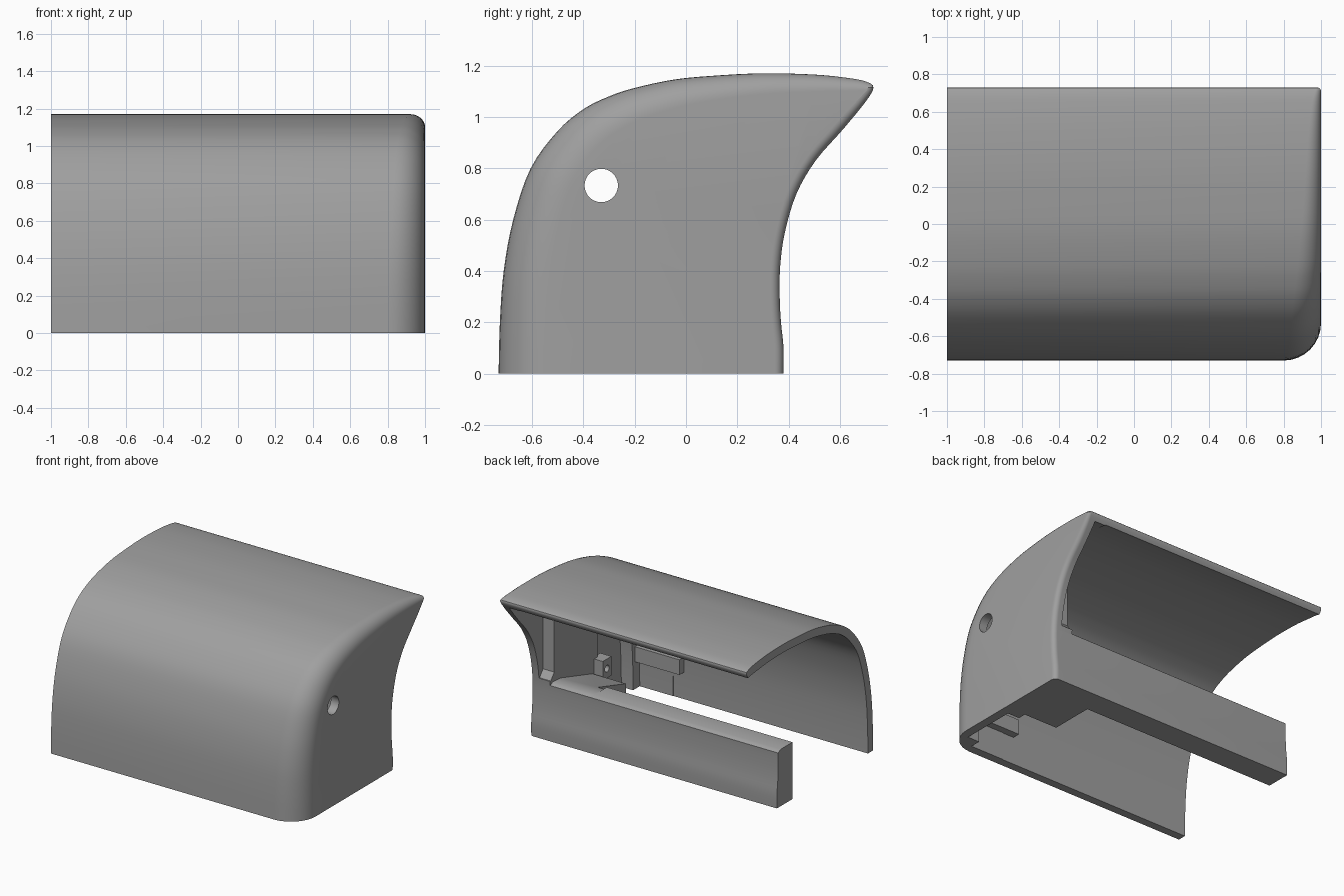
import bpy, bmesh, math

if "Cube" in bpy.data.objects:
    bpy.data.objects.remove(bpy.data.objects["Cube"])

grey = bpy.data.materials.new("plain grey")
grey.diffuse_color = (0.35, 0.35, 0.35, 1)
grey.use_nodes = True
grey.node_tree.nodes["Principled BSDF"].inputs["Base Color"].default_value = grey.diffuse_color

# Side outline (y, z): up the front, over the top to the lip, down the back
FRONT = [(-.73, 0), (-.725, .2), (-.71, .4), (-.673, .6), (-.605, .8), (-.5, .945),
         (-.4, 1.03), (-.3, 1.08), (-.2, 1.113), (-.05, 1.145), (.1, 1.16), (.3, 1.17),
         (.5, 1.165), (.63, 1.152), (.70, 1.138), (.73, 1.115)]
BACK = [(.70, 1.06), (.61, .95), (.505, .83), (.43, .7), (.385, .55), (.367, .42),
        (.365, .3), (.37, .2), (.38, .1), (.38, 0)]
STEPS = 4


def spline(pts):
    """Smooth curve through the points."""
    out = []
    for i in range(len(pts) - 1):
        a, b = pts[max(i - 1, 0)], pts[i]
        c, d = pts[i + 1], pts[min(i + 2, len(pts) - 1)]
        for k in range(STEPS):
            t = k / STEPS
            out.append(tuple(.5 * (2 * q + (r - p) * t + (2 * p - 5 * q + 4 * r - s) * t * t
                             + (3 * q - p - 3 * r + s) * t ** 3)
                             for p, q, r, s in zip(a, b, c, d)))
    return out + [pts[-1]]


def inward(pts):
    """Inward normal at each outline point, level at the base."""
    res = []
    for i in range(len(pts)):
        a, b = pts[max(i - 1, 0)], pts[min(i + 1, len(pts) - 1)]
        dy, dz = b[0] - a[0], b[1] - a[1]
        length = math.hypot(dy, dz)
        res.append((dz / length, -dy / length))
    res[0], res[-1] = (1, 0), (-1, 0)
    return res


def loft(name, rings):
    """Closed solid from equal-sized rings of points."""
    bm = bmesh.new()
    rows = [[bm.verts.new(p) for p in ring] for ring in rings]
    n = len(rows[0])
    for r0, r1 in zip(rows, rows[1:]):
        for i in range(n):
            j = (i + 1) % n
            bm.faces.new((r0[i], r0[j], r1[j], r1[i]))
    bm.faces.new(rows[0])
    bm.faces.new(rows[-1][::-1])
    bmesh.ops.recalc_face_normals(bm, faces=bm.faces)
    mesh = bpy.data.meshes.new(name)
    bm.to_mesh(mesh)
    bm.free()
    mesh.materials.append(grey)
    ob = bpy.data.objects.new(name, mesh)
    bpy.context.collection.objects.link(ob)
    return ob


def prism(name, section, x0, x1):
    return loft(name, [[(x, y, z) for y, z in section] for x in (x0, x1)])


def rod(name, y, z, r, x0, x1, n=40):
    circle = [(y + r * math.cos(2 * math.pi * i / n), z + r * math.sin(2 * math.pi * i / n))
              for i in range(n)]
    return prism(name, circle, x0, x1)


def box(y0, y1, z0, z1):
    return [(y0, z0), (y0, z1), (y1, z1), (y1, z0)]


def cut(ob, cutter):
    bpy.context.view_layer.objects.active = ob
    m = ob.modifiers.new("cut", 'BOOLEAN')
    m.operation, m.solver, m.object = 'DIFFERENCE', 'EXACT', cutter
    bpy.ops.object.modifier_apply(modifier=m.name)
    bpy.data.objects.remove(cutter)


def smooth(ob):
    bpy.ops.object.select_all(action='DESELECT')
    ob.select_set(True)
    bpy.context.view_layer.objects.active = ob
    bpy.ops.object.shade_smooth_by_angle(angle=math.radians(30))


outline = spline(FRONT + BACK)
normals = inward(outline)
tip = (len(FRONT) - 1) * STEPS

# Rounding of the closed end: wide at the front, fading towards the lip
radius = [.02 + .18 * (1 - (i / tip) ** 1.3) if i <= tip else .02 + .015 * min(1, (i - tip) / 8)
          for i in range(len(outline))]
rings = [[(-1, y, z) for y, z in outline]]
for k in range(9):
    a = math.pi / 2 * k / 8
    rings.append([(1 - r * (1 - math.sin(a)), y + n[0] * r * (1 - math.cos(a)),
                   z + n[1] * r * (1 - math.cos(a)))
                  for (y, z), n, r in zip(outline, normals, radius)])
cover = loft("cover", rings)


def inner(offset, y_max):
    """Inside of the front and top wall, starting below the base."""
    pts = [(y + n[0] * offset, z + n[1] * offset)
           for (y, z), n in zip(outline[:tip], normals[:tip])]
    return [(pts[0][0], -.1)] + [p for p in pts if p[1] > .01 and p[0] < y_max]


# Main cavity, leaving the rear rail with an eased top edge
lip = [(.685, 1.085), (.9, 1.02)]
rail = [(.9, .37), (.385, .37), (.365, .4), (.335, .415)]
cut(cover, prism("main_cavity", inner(.06, .5) + lip + rail + [(.2, .415), (.2, -.1)], -1.1, .57))
# Cavity above the sloping corner block
cut(cover, prism("block_cavity", inner(.063, .5) + lip + rail
                 + [(.25, .41), (-.12, .3), (-.12, -.1)], .5, .84))
# Pocket that thins the side wall at the front
pocket = inner(.14, -.19)
cut(cover, prism("front_pocket", pocket + [(-.18, pocket[-1][1] + .005), (-.18, -.1)], .7, .935))
# Relief that thins the side wall near the lip
cut(cover, prism("rear_relief", [(.32, .48), (.32, 1.1), (.5, 1.1), (.685, 1.08), (.9, 1.01),
                                 (.9, .43), (.36, .43)], .78, .93))
# Round hole through the side wall
cut(cover, rod("side_hole", -.33, .733, .065, .8, 1.1))
smooth(cover)

# Small fixing boss on the corner block
boss = prism("fixing_boss", box(-.24, -.14, .26, .40), .77, .86)
cut(boss, rod("boss_hole", -.19, .33, .025, .7, .82, 20))
smooth(boss)

# Ledge inside the front wall
ledge = prism("front_ledge", box(-.68, -.61, .2, .31), .48, .86)
smooth(ledge)
